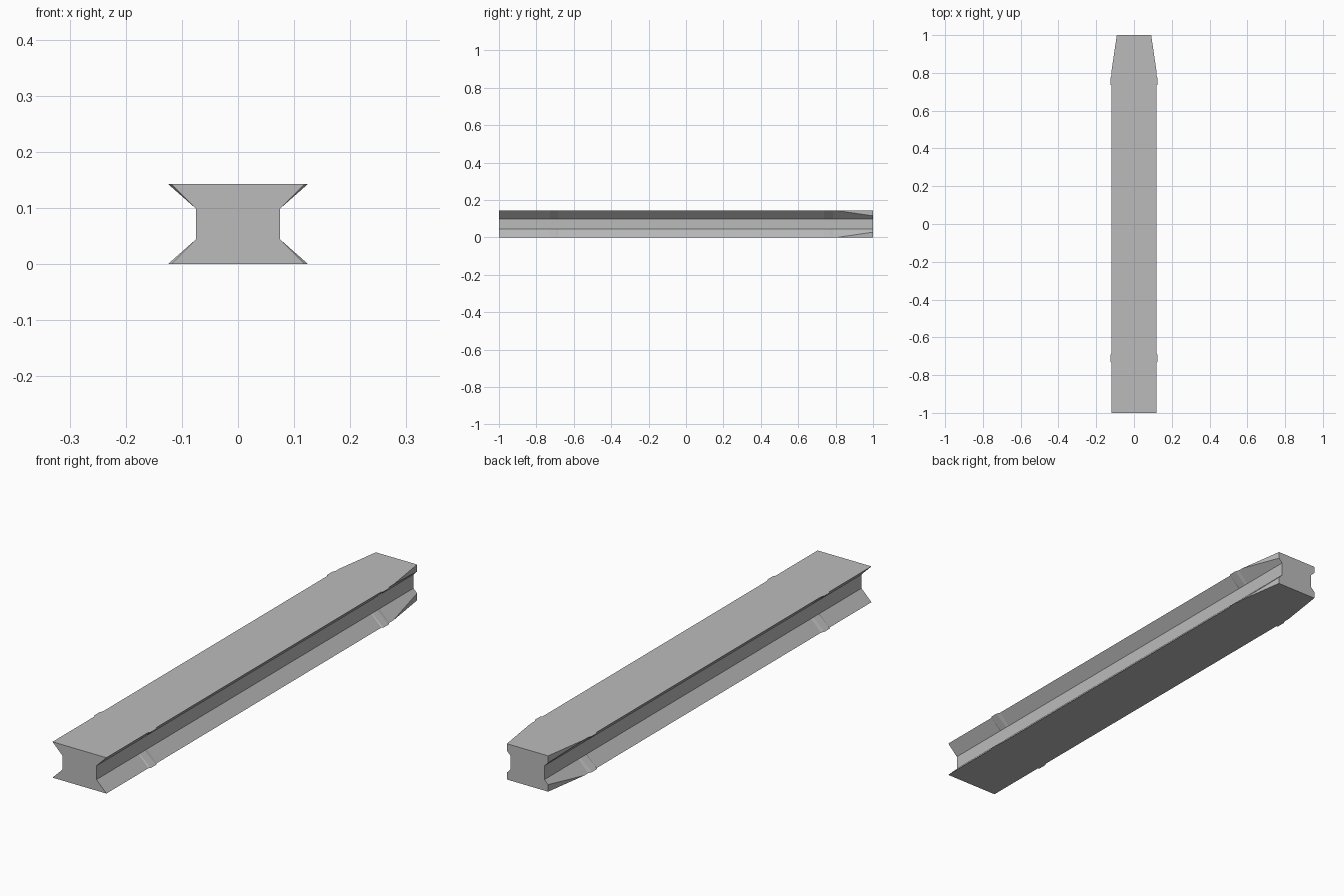
import bpy, bmesh
from mathutils import Vector

if "Cube" in bpy.data.objects:
    bpy.data.objects.remove(bpy.data.objects["Cube"])

HEIGHT, WEB, LOW, TIP, SNAP = 0.143, 0.075, 0.044, 0.119, 0.125

grey = bpy.data.materials.new("plain grey")
grey.use_nodes = True
colour = (0.5, 0.5, 0.5, 1)
grey.diffuse_color = colour
grey.node_tree.nodes["Principled BSDF"].inputs["Base Color"].default_value = colour


def section(bm, y, tip):
    """One double-dovetail cross-section with flanges reaching to tip."""
    half = [(tip, 0), (WEB, LOW), (WEB, HEIGHT - LOW), (tip, HEIGHT)]
    outline = half + [(-x, z) for x, z in reversed(half)]
    return [bm.verts.new((x, y, z)) for x, z in outline]


# Stations along the bar, with a snap ridge near each end
stations = [(-1, TIP)]
for y in (-0.708, 0.76):
    stations += [(y - 0.026, TIP), (y - 0.022, SNAP), (y + 0.012, SNAP), (y + 0.026, TIP)]
stations.append((1, TIP))

bm = bmesh.new()
rings = [section(bm, y, tip) for y, tip in stations]
for a, b in zip(rings, rings[1:]):
    for i in range(len(a)):
        j = (i + 1) % len(a)
        bm.faces.new((a[i], a[j], b[j], b[i]))
bm.faces.new(rings[0])
bm.faces.new(rings[-1])
bmesh.ops.recalc_face_normals(bm, faces=bm.faces)

# Lead-in taper on both sides of the back end
for side in (1, -1):
    bmesh.ops.bisect_plane(
        bm, geom=bm.verts[:] + bm.edges[:] + bm.faces[:], dist=1e-6,
        plane_co=Vector((side * TIP, 0.81, 0)),
        plane_no=Vector((0.19, side * 0.028, 0)) * side, clear_outer=True)
    bmesh.ops.holes_fill(bm, edges=[e for e in bm.edges if e.is_boundary])
bmesh.ops.recalc_face_normals(bm, faces=bm.faces)

mesh = bpy.data.meshes.new("dovetail_key")
bm.to_mesh(mesh)
bm.free()
mesh.materials.append(grey)
bpy.context.collection.objects.link(bpy.data.objects.new("dovetail_key", mesh))
